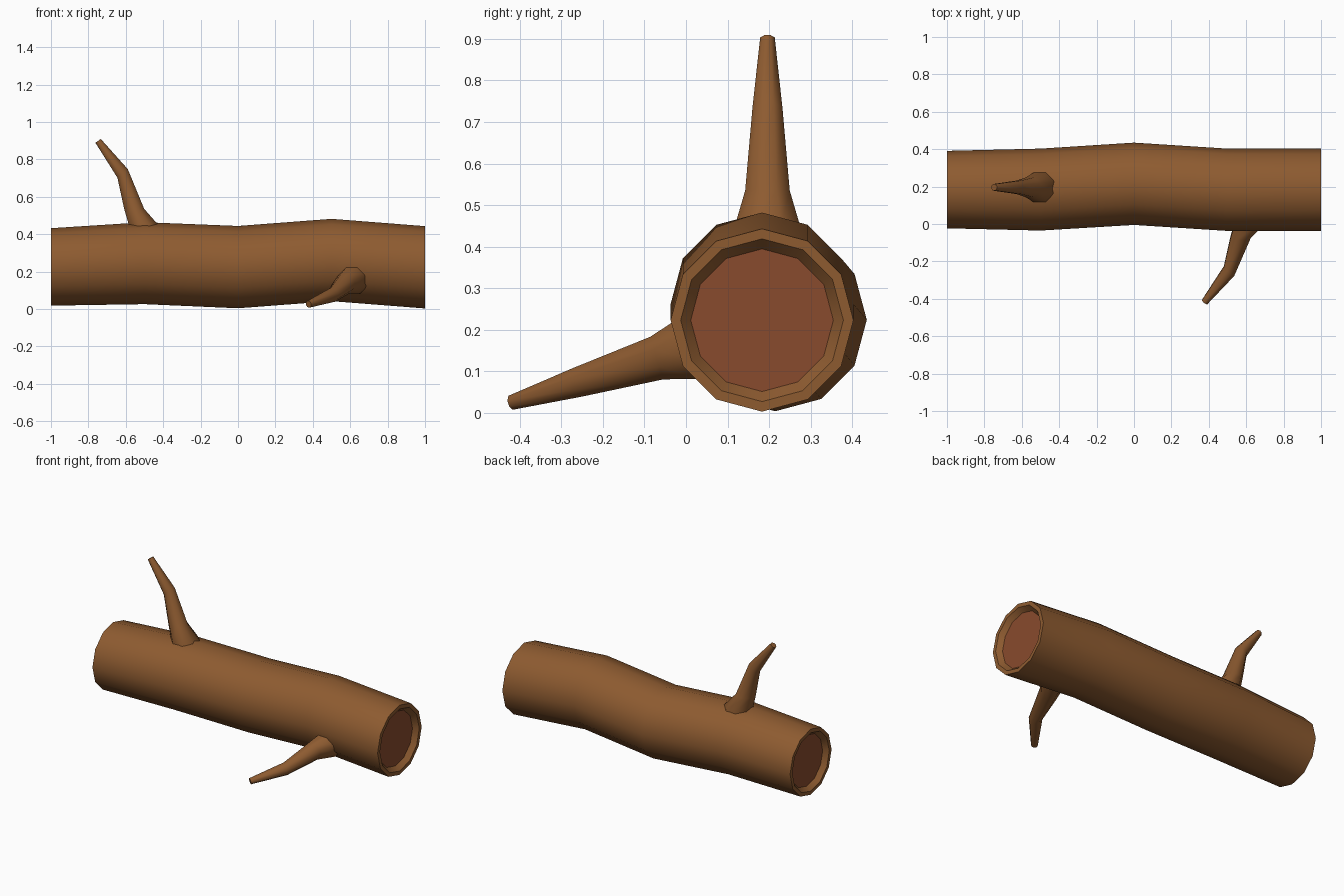
import bpy, bmesh
from math import sin, cos, pi, radians
from mathutils import Vector, Matrix

if "Cube" in bpy.data.objects:
    bpy.data.objects.remove(bpy.data.objects["Cube"])


def material(name, color):
    m = bpy.data.materials.new(name)
    m.diffuse_color = (*color, 1)
    m.use_nodes = True
    m.node_tree.nodes["Principled BSDF"].inputs["Base Color"].default_value = m.diffuse_color
    return m


bark = material("bark", (0.27, 0.105, 0.03))
heartwood = material("heartwood", (0.25, 0.07, 0.026))


def ring(center, radius, u, v, sides, phase=0.0):
    """Regular polygon around center in the plane spanned by u and v."""
    steps = [2 * pi * i / sides + phase for i in range(sides)]
    return [Vector(center) + radius * (cos(a) * Vector(u) + sin(a) * Vector(v)) for a in steps]


def loft(name, rings, mat, cap_start=False, cap_end=False, angle=30.5, matrix=None):
    """Skin a list of rings with quads, optionally closing the ends."""
    bm = bmesh.new()
    loops = [[bm.verts.new(p) for p in r] for r in rings]
    n = len(loops[0])
    for a, b in zip(loops, loops[1:]):
        for i in range(n):
            j = (i + 1) % n
            bm.faces.new((a[i], a[j], b[j], b[i]))
    if cap_start:
        bm.faces.new(loops[0][::-1])
    if cap_end:
        bm.faces.new(loops[-1])
    if matrix:
        bm.transform(matrix)
    me = bpy.data.meshes.new(name)
    bm.to_mesh(me)
    bm.free()
    me.materials.append(mat)
    me.shade_smooth()
    me.set_sharp_from_angle(angle=radians(angle))
    ob = bpy.data.objects.new(name, me)
    bpy.context.collection.objects.link(ob)
    return ob


# Log: x, y, z, radius of each twelve-sided section
SECTIONS = [(-1, 0.184, 0.225, 0.207), (-0.5, 0.184, 0.245, 0.219), (0, 0.215, 0.224, 0.22),
            (0.5, 0.183, 0.262, 0.22), (1, 0.183, 0.223, 0.22)]
DEPTH = 0.03


def log_ring(x, y, z, r):
    return ring((x, y, z), r, (0, 1, 0), (0, 0, 1), 12)


def recess(section):
    """Rim edge and recessed floor edge of a cut end, rim first."""
    x, y, z, r = section
    floor_x = x - DEPTH if x > 0 else x + DEPTH
    return [log_ring(x, y, z, r * 0.89), log_ring(floor_x, y, z, r * 0.78)]


left, right = recess(SECTIONS[0]), recess(SECTIONS[-1])
loft("log", left[::-1] + [log_ring(*s) for s in SECTIONS] + right, bark)

# Recessed cut faces
loft("left_cut_face", [left[1]], heartwood, cap_start=True)
loft("right_cut_face", [right[1]], heartwood, cap_end=True)

# Branch: x, z, radius, tilt in degrees; the origin is at the collar
BRANCH = [(0.06, -0.16, 0.085, 0), (0.05, -0.085, 0.085, 0), (0, 0, 0.058, 0),
          (-0.062, 0.19, 0.039, 40), (-0.193, 0.364, 0.019, 35)]


def branch(name, location, turn):
    rings = []
    for x, z, r, tilt in BRANCH:
        t = radians(tilt)
        rings.append(ring((x, 0, z), r, (cos(t), 0, sin(t)), (0, 1, 0), 8, pi / 8))
    place = Matrix.Translation(location) @ Matrix.Rotation(radians(turn), 4, 'X')
    loft(name, rings, bark, cap_start=True, cap_end=True, angle=50, matrix=place)


branch("upper_branch", (-0.555, 0.196, 0.535), 0)
branch("side_branch", (0.57, -0.07, 0.132), 107)
